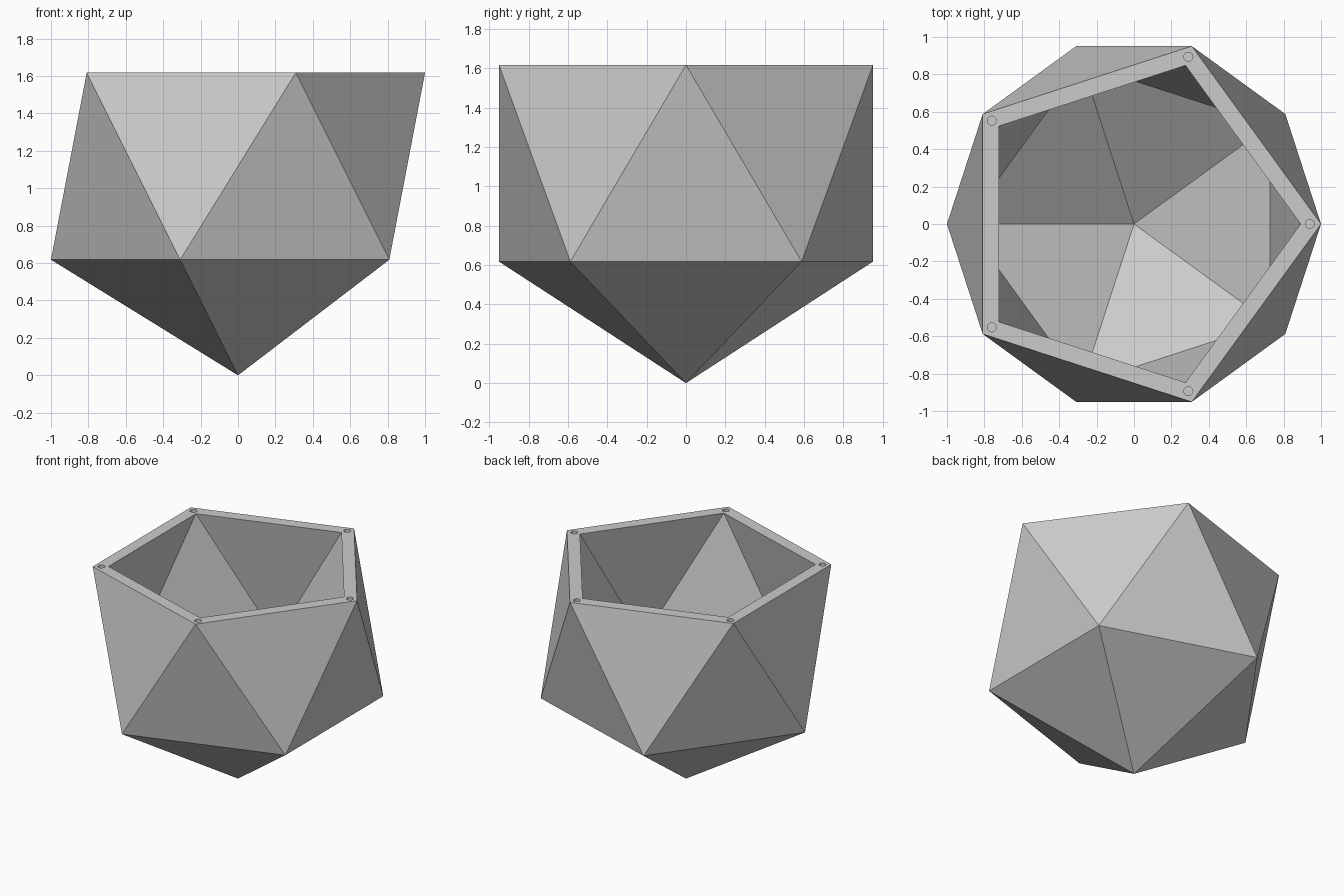
import bpy, bmesh, math

if "Cube" in bpy.data.objects:
    bpy.data.objects.remove(bpy.data.objects["Cube"])

TOP = 2 * math.cos(math.pi / 5)      # rim height, 1.618
RING = TOP - 1                       # height of the widest lower ring
MID = TOP - 0.5                      # centre of the full twenty-sided solid
INNER = 0.9                          # size of the cavity against the outside

grey = bpy.data.materials.new("light grey")
grey.diffuse_color = (0.6, 0.6, 0.6, 1)
grey.use_nodes = True
grey.node_tree.nodes["Principled BSDF"].inputs["Base Color"].default_value = grey.diffuse_color


def ring(bm, radius, z, turn):
    """Five vertices on a circle."""
    return [bm.verts.new((radius * math.cos(math.radians(72 * k + turn)),
                          radius * math.sin(math.radians(72 * k + turn)), z))
            for k in range(5)]


def skin(bm, upper_r, lower_r, lower_z, tip_z):
    """Open faceted cup: a zigzag band of triangles and a pointed base."""
    up = ring(bm, upper_r, TOP, 0)
    low = ring(bm, lower_r, lower_z, 36)
    tip = bm.verts.new((0, 0, tip_z))
    for k in range(5):
        n = (k + 1) % 5
        bm.faces.new((up[k], low[k], up[n]))
        bm.faces.new((low[k], low[n], up[n]))
        bm.faces.new((low[k], tip, low[n]))
    return up


def make_object(name, bm):
    bmesh.ops.recalc_face_normals(bm, faces=bm.faces)
    mesh = bpy.data.meshes.new(name)
    bm.to_mesh(mesh)
    bm.free()
    mesh.materials.append(grey)
    obj = bpy.data.objects.new(name, mesh)
    bpy.context.collection.objects.link(obj)
    return obj


# Bowl: outer skin, inner skin and the flat rim joining them
bm = bmesh.new()
outer = skin(bm, 1.0, 1.0, RING, 0)
inner = skin(bm, 0.891, INNER, MID - 0.5 * INNER, MID * (1 - INNER))
for k in range(5):
    n = (k + 1) % 5
    bm.faces.new((outer[k], outer[n], inner[n], inner[k]))
bowl = make_object("faceted_bowl", bm)

# Small round sockets sunk into the rim corners
bm = bmesh.new()
DEPTH = 0.1
for k in range(5):
    a = math.radians(72 * k)
    made = bmesh.ops.create_cone(bm, cap_ends=True, segments=24, radius1=0.024,
                                 radius2=0.024, depth=2 * DEPTH)
    bmesh.ops.translate(bm, verts=made["verts"],
                        vec=(0.94 * math.cos(a), 0.94 * math.sin(a), TOP))
cutter = make_object("socket_cutter", bm)
cutter.hide_render = True

cut = bowl.modifiers.new("sockets", "BOOLEAN")
cut.operation = "DIFFERENCE"
cut.solver = "EXACT"
cut.object = cutter
bpy.context.view_layer.objects.active = bowl
bowl.select_set(True)
bpy.ops.object.modifier_apply(modifier=cut.name)
bpy.data.objects.remove(cutter, do_unlink=True)
